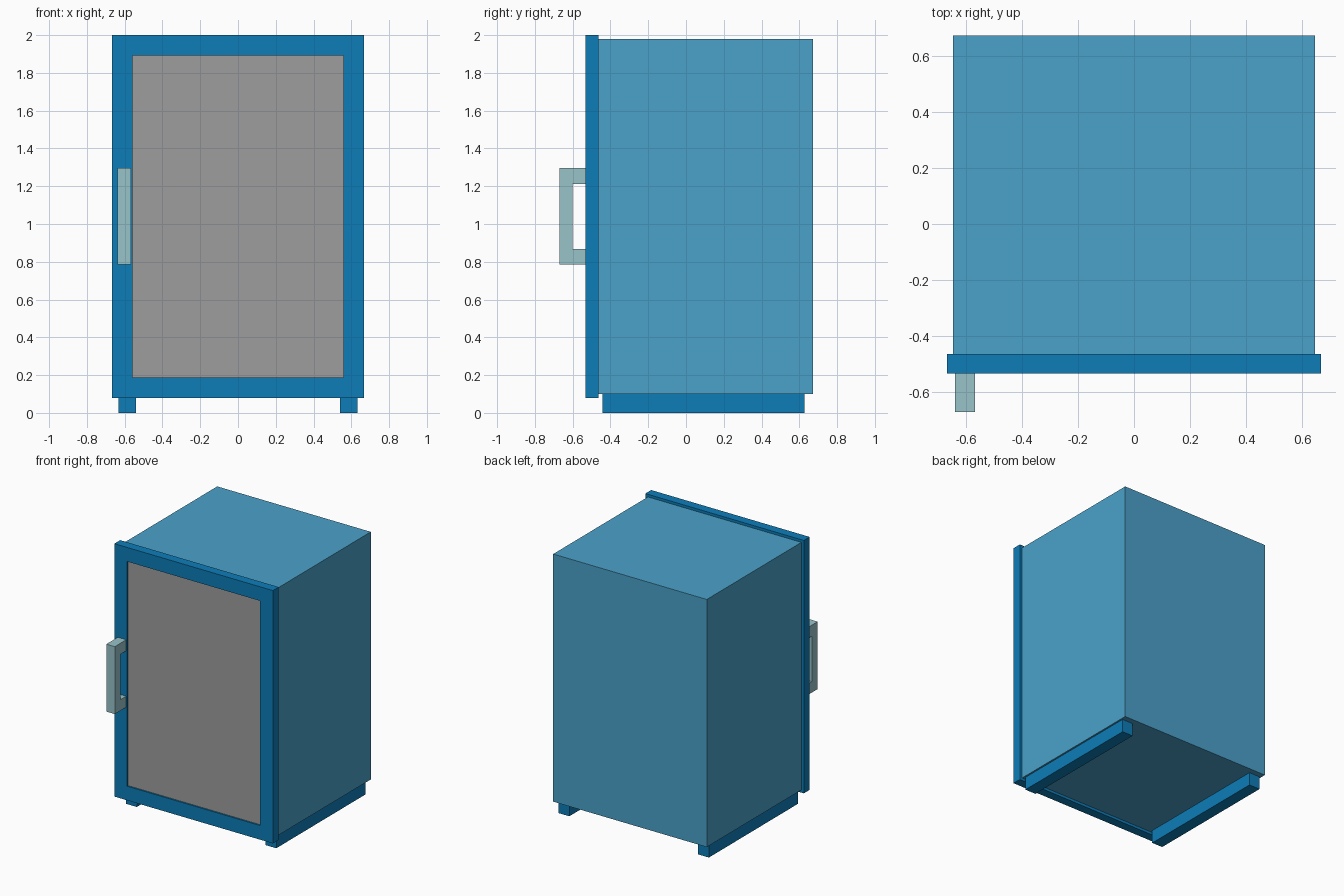
import bpy, bmesh

if "Cube" in bpy.data.objects:
    bpy.data.objects.remove(bpy.data.objects["Cube"])


def material(name, rgb):
    m = bpy.data.materials.new(name)
    m.diffuse_color = (*rgb, 1)
    m.use_nodes = True
    m.node_tree.nodes["Principled BSDF"].inputs["Base Color"].default_value = m.diffuse_color
    return m


deep_blue = material("deep blue", (0.004, 0.205, 0.48))
light_blue = material("light blue", (0.069, 0.356, 0.584))
grey = material("grey", (0.337, 0.337, 0.337))
pale_teal = material("pale teal", (0.314, 0.552, 0.591))


def finish(name, bm, mat):
    bmesh.ops.recalc_face_normals(bm, faces=bm.faces)
    me = bpy.data.meshes.new(name)
    bm.to_mesh(me)
    bm.free()
    me.materials.append(mat)
    ob = bpy.data.objects.new(name, me)
    bpy.context.collection.objects.link(ob)
    return ob


def box(name, x, y, z, mat):
    bm = bmesh.new()
    bmesh.ops.create_cube(bm, size=1)
    for v in bm.verts:
        v.co = [lo + (c + 0.5) * (hi - lo) for c, (lo, hi) in zip(v.co, (x, y, z))]
    return finish(name, bm, mat)


def extrude(name, faces, offset, mat):
    """Extrude planar faces (lists of points) along offset."""
    bm = bmesh.new()
    for pts in faces:
        bm.faces.new([bm.verts.new(p) for p in pts])
    bmesh.ops.remove_doubles(bm, verts=bm.verts, dist=1e-5)
    geom = bmesh.ops.extrude_face_region(bm, geom=bm.faces[:], use_keep_orig=True)["geom"]
    bmesh.ops.translate(bm, vec=offset, verts=[g for g in geom if isinstance(g, bmesh.types.BMVert)])
    return finish(name, bm, mat)


# Cabinet body
box("cabinet", (-0.645, 0.645), (-0.463, 0.672), (0.1, 1.98), light_blue)

# Foot rails
for side, s in (("left", -1), ("right", 1)):
    box(side + "_foot_rail", sorted((s * 0.54, s * 0.632)), (-0.443, 0.628), (0, 0.1), deep_blue)

# Door frame: rectangular ring
Y0, Y1 = -0.533, -0.463
outer = [(x, Y0, z) for x, z in ((-0.666, 0.08), (0.666, 0.08), (0.666, 2.0), (-0.666, 2.0))]
inner = [(x, Y0, z) for x, z in ((-0.558, 0.187), (0.558, 0.187), (0.558, 1.893), (-0.558, 1.893))]
ring = [[outer[i], outer[(i + 1) % 4], inner[(i + 1) % 4], inner[i]] for i in range(4)]
extrude("door_frame", ring, (0, Y1 - Y0, 0), deep_blue)

# Door panel, slightly recessed
box("door_panel", (-0.558, 0.558), (-0.521, Y1), (0.187, 1.893), grey)

# C-shaped handle
profile = [(Y0, 0.785), (-0.67, 0.785), (-0.67, 1.297), (Y0, 1.297),
           (Y0, 1.213), (-0.6, 1.213), (-0.6, 0.868), (Y0, 0.868)]
extrude("door_handle", [[(-0.637, y, z) for y, z in profile]], (0.071, 0, 0), pale_teal)
